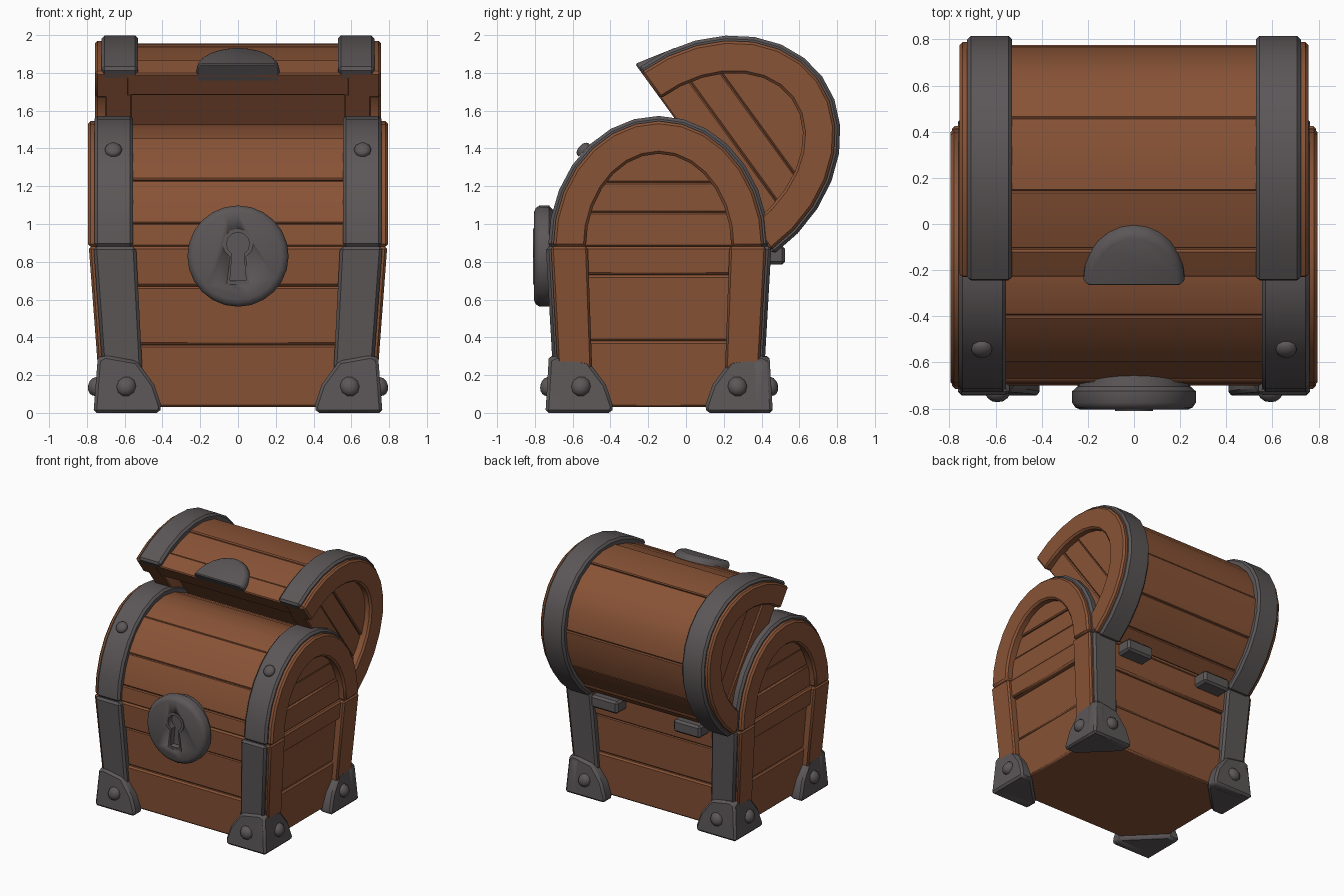
import bpy, bmesh, math, random
from mathutils import Vector, Matrix

if "Cube" in bpy.data.objects:
    bpy.data.objects.remove(bpy.data.objects["Cube"])

random.seed(4)
CY = -0.145          # middle of the chest in y
RIM = 0.88           # height where body meets lid


def material(name, col):
    m = bpy.data.materials.new(name)
    m.diffuse_color = (*col, 1)
    m.use_nodes = True
    m.node_tree.nodes["Principled BSDF"].inputs["Base Color"].default_value = m.diffuse_color
    return m


WOOD = material("brown wood", (0.25, 0.087, 0.037))
IRON = material("dark grey iron", (0.106, 0.094, 0.096))


def part(name, mat, sweeps, fn=None, bevel=0.012, closed=False):
    """One object from several sweeps; a sweep is a list of equal point loops."""
    bm = bmesh.new()
    for secs in sweeps:
        rings = [[bm.verts.new(fn(Vector(p)) if fn else p) for p in s] for s in secs]
        n = len(rings[0])
        pairs = list(zip(rings, rings[1:] + rings[:1])) if closed else list(zip(rings, rings[1:]))
        for a, b in pairs:
            for i in range(n):
                bm.faces.new((a[i], a[(i + 1) % n], b[(i + 1) % n], b[i]))
        if not closed:
            bm.faces.new(rings[0])
            bm.faces.new(rings[-1])
    bmesh.ops.recalc_face_normals(bm, faces=bm.faces)
    if bevel:
        edges = [e for e in bm.edges if len(e.link_faces) == 2 and e.calc_face_angle(0) > 0.6]
        bmesh.ops.bevel(bm, geom=edges, offset=bevel, segments=1, affect='EDGES', clamp_overlap=True)
    me = bpy.data.meshes.new(name)
    bm.to_mesh(me)
    bm.free()
    me.materials.append(mat)
    ob = bpy.data.objects.new(name, me)
    bpy.context.collection.objects.link(ob)
    bpy.ops.object.select_all(action='DESELECT')
    ob.select_set(True)
    bpy.context.view_layer.objects.active = ob
    bpy.ops.object.shade_smooth_by_angle(angle=math.radians(35))
    return ob


def box(x0, x1, y0, y1, z0, z1):
    return [[(x0, y0, z), (x1, y0, z), (x1, y1, z), (x0, y1, z)] for z in (z0, z1)]


def arch(x0, x1, ao, bo, ai, bi, d0, d1, n):
    """Piece of an elliptical arch in the yz plane between two angles."""
    secs = []
    for i in range(n + 1):
        t = math.radians(d0 + (d1 - d0) * i / n)
        c, s = math.cos(t), math.sin(t)
        secs.append([(x0, ao * c, bo * s), (x1, ao * c, bo * s),
                     (x1, ai * c, bi * s), (x0, ai * c, bi * s)])
    return secs


def dome(center, direction, r, h):
    q = Vector(direction).to_track_quat('Z', 'Y')
    secs = []
    for rr, hh in ((1, -0.4), (1, 0.15), (0.85, 0.55), (0.5, 0.9), (0.15, 1)):
        secs.append([Vector(center) + q @ Vector((r * rr * math.cos(k * math.pi / 5),
                     r * rr * math.sin(k * math.pi / 5), h * hh)) for k in range(10)])
    return secs


def taper(p):
    k = 1 - 0.095 * (RIM - p.z)
    return Vector((p.x * k, p.y * k + CY, p.z))


# Tapered body: core, planks, side frames, iron edge straps
part("body_core", WOOD, [box(-0.68, 0.68, -0.5, 0.5, 0.03, RIM)], taper)
front, sides, stiles, straps = [], [], [], []
for s in (-1, 1):
    for (z0, z1), d in zip(((0.03, 0.36), (0.36, 0.67), (0.67, RIM)), (0.56, 0.545, 0.557)):
        front.append(box(-0.7, 0.7, s * 0.45, s * (d + random.uniform(-.004, .004)), z0, z1))
    for (z0, z1), d in zip(((0.03, 0.38), (0.38, 0.73), (0.73, RIM)), (0.74, 0.73, 0.76)):
        sides.append(box(s * 0.6, s * d, -0.42, 0.42, z0, z1))
    for t in (-1, 1):
        stiles.append(box(s * 0.6, s * 0.79, t * 0.375, t * 0.57, 0.03, RIM))
        straps.append(box(s * 0.54, s * 0.765, t * 0.48, t * 0.597, 0.1, RIM))
part("body_front_back_planks", WOOD, front, taper)
part("body_side_planks", WOOD, sides, taper)
part("body_side_stiles", WOOD, stiles, taper)
part("body_straps", IRON, straps, taper, 0.016)


# Arched lid, built twice: one closed, one swung open behind it
def lid(prefix, M, a, b, k):
    fn = lambda p: M @ p
    cuts = [0, 11, 33, 62, 118, 147, 169, 180]
    shell = []
    for i, (d0, d1) in enumerate(zip(cuts, cuts[1:])):
        o = 0.038 + 0.01 * (i % 2) + random.uniform(-.003, .003)
        shell.append(arch(-0.62 * k, 0.62 * k, a - o, b - o, a - 0.18, b - 0.18,
                          d0, d1, max(1, round((d1 - d0) / 13))))
    part(prefix + "_planks", WOOD, shell, fn, 0.008)
    # flat recessed board under the lid
    part(prefix + "_inner_board", WOOD, [box(-0.62 * k, 0.62 * k, 0.17 - a, a - 0.17, 0.1, 0.14)], fn, 0)
    rings, boards, straps = [], [], []
    ai, bi = a - 0.2, b - 0.2
    for s in (-1, 1):
        rings.append(arch(s * 0.6 * k, s * 0.795 * k, a - 0.027, b - 0.027, ai, bi, 0, 180, 14))
        straps.append(arch(s * 0.555 * k, s * 0.76 * k, a, b, a - 0.08, b - 0.08, 0, 180, 14))
        for (v0, v1), d in zip(((0, .18), (.18, .34), (.34, bi + .02)), (.74, .73, .74)):
            secs = []
            for j in range(6):
                v = v0 + (v1 - v0) * j / 5
                w = (ai + 0.03) * math.sqrt(max(0.01, 1 - (v / (bi + 0.03)) ** 2))
                secs.append([(s * 0.59 * k, -w, v), (s * d * k, -w, v),
                             (s * d * k, w, v), (s * 0.59 * k, w, v)])
            boards.append(secs)
    part(prefix + "_end_frames", WOOD, rings, fn, 0.014)
    part(prefix + "_end_boards", WOOD, boards, fn, 0.008)
    part(prefix + "_straps", IRON, straps, fn, 0.016)


CLOSED = Matrix.Translation((0, CY, RIM))
OPEN = Matrix.Translation((0, 0.105, 1.332)) @ Matrix.Rotation(math.radians(-54), 4, 'X')
lid("closed_lid", CLOSED, 0.585, 0.692, 1.0)
lid("open_lid", OPEN, 0.61, 0.762, 0.952)

# Half-round latch on the open lid
half = [(math.radians(180 * i / 12)) for i in range(13)]
part("lid_latch", IRON, [[[(r * 0.22 * math.cos(t), y + 0.055 * math.sin(t), r * 0.245 * math.sin(t))
                           for t in half] for r, y in ((1, -0.52), (1, -0.61), (0.9, -0.637))]],
     lambda p: OPEN @ p, 0.008)

# Rivets on the closed lid straps
part("lid_rivets", IRON, [dome((s * 0.66, -0.4, 0.515), (0, -1.17, 1.11), 0.045, 0.024)
                          for s in (-1, 1)], lambda p: CLOSED @ p, 0)

# Iron corner brackets with rivets
lean = lambda p: Vector((p.x * (1 - 0.1 * p.z), p.y * (1 - 0.1 * p.z) + CY + 0.003, p.z))
plate = [(0, 0), (0.35, 0), (0.36, 0.03), (0.315, 0.15), (0.215, 0.275), (0.04, 0.305), (0, 0.285)]
foot = [(0, 0), (0.35, 0), (0.35, 0.1), (0.1, 0.35), (0, 0.35)]
X, Y = 0.765, 0.602
brackets, rivets = [], []
for s in (-1, 1):
    for t in (-1, 1):
        brackets.append([[(s * (X - d), t * y, z) for d, z in plate] for y in (Y, Y - 0.1)])
        brackets.append([[(s * x, t * (Y - d), z) for d, z in plate] for x in (X, X - 0.1)])
        brackets.append([[(s * (X - d), t * (Y - e), z) for d, e in foot] for z in (0, 0.05)])
        rivets.append(dome((s * 0.6, t * Y, 0.14), (0, t, 0.1), 0.052, 0.036))
        rivets.append(dome((s * X, t * 0.42, 0.14), (s, 0, 0.1), 0.052, 0.04))
part("corner_brackets", IRON, brackets, lean, 0.018)
part("corner_rivets", IRON, rivets, lean, 0)

# Hinges at the back
part("hinges", IRON, [box(s * 0.25, s * 0.49, 0.36, 0.525, 0.785, 0.885) for s in (-1, 1)], None, 0.016)

# Round lock plate with a cut keyhole and raised keyhole rim
disc = [(0.235, -0.64), (0.245, -0.705), (0.268, -0.725), (0.268, -0.775), (0.255, -0.795), (0.232, -0.805)]
lock = part("lock_plate", IRON, [[[(r * math.cos(k * math.pi / 12), y, 0.83 + r * math.sin(k * math.pi / 12))
                                   for k in range(24)] for r, y in disc]], None, 0)


def keyhole(r, foot_w, foot_z, y):
    pts = [(r * math.cos(math.radians(g)), y, 0.895 + r * math.sin(math.radians(g)))
           for g in range(-60, 241, 30)]
    return pts + [(-foot_w, y, foot_z), (foot_w, y, foot_z)]


cutter = part("keyhole_cutter", IRON, [[keyhole(0.062, 0.044, 0.7, -0.9), keyhole(0.062, 0.044, 0.7, -0.76)]], None, 0)
cutter.hide_render = True
cutter.hide_viewport = True
cut = lock.modifiers.new("keyhole", 'BOOLEAN')
cut.operation = 'DIFFERENCE'
cut.solver = 'EXACT'
cut.object = cutter
loops = [keyhole(0.082, 0.06, 0.68, -0.78), keyhole(0.082, 0.06, 0.68, -0.811),
         keyhole(0.061, 0.043, 0.699, -0.811), keyhole(0.061, 0.043, 0.699, -0.78)]
part("keyhole_rim", IRON, [[list(q) for q in zip(*loops)]], None, 0, True)
